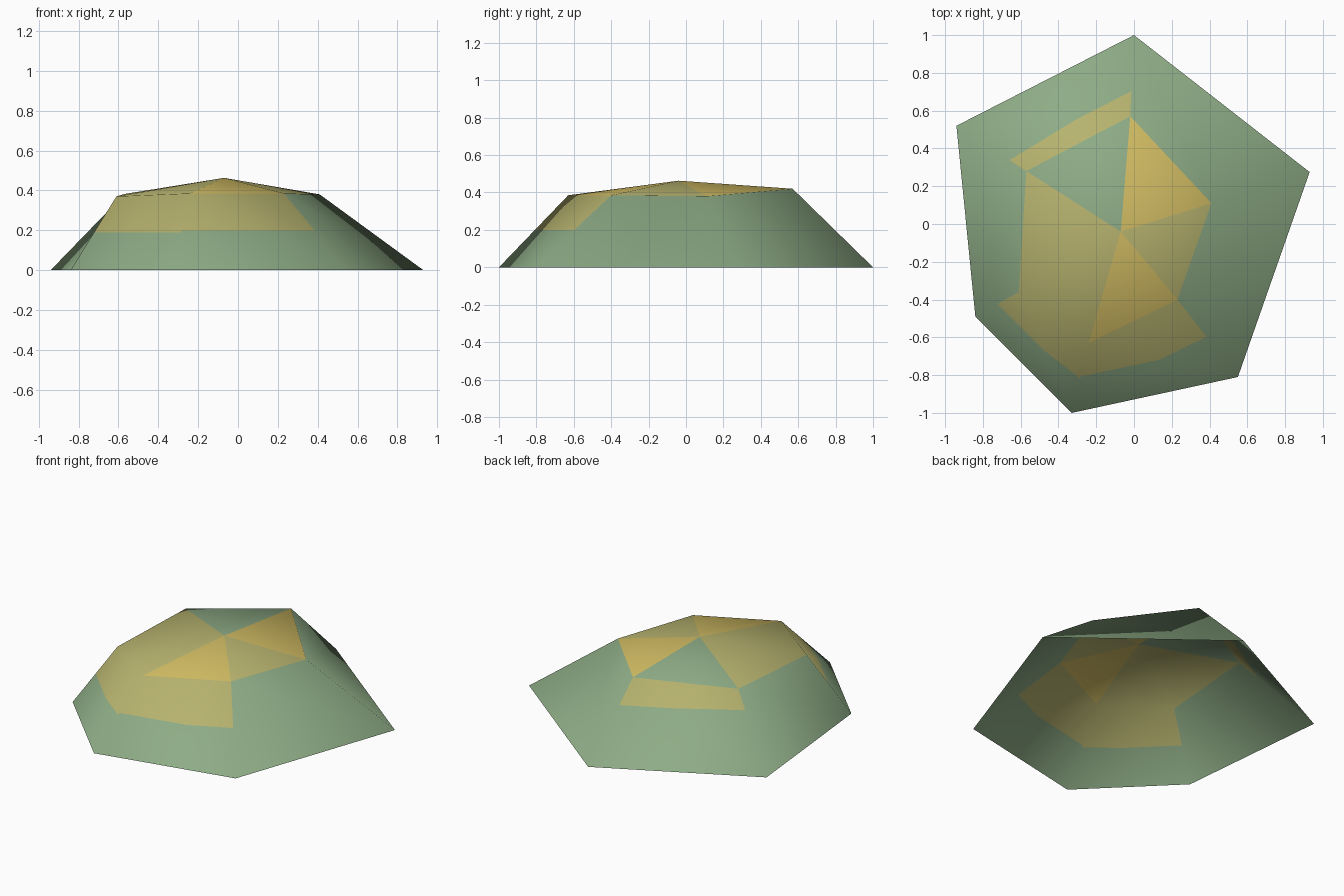
import bpy, bmesh
from mathutils import Vector

if "Cube" in bpy.data.objects:
    bpy.data.objects.remove(bpy.data.objects["Cube"], do_unlink=True)


def linear(v):
    v /= 255
    return v / 12.92 if v <= 0.04045 else ((v + 0.055) / 1.055) ** 2.4


def material(name, r, g, b):
    mat = bpy.data.materials.new(name)
    mat.use_nodes = True
    color = (linear(r), linear(g), linear(b), 1)
    mat.diffuse_color = color
    bsdf = mat.node_tree.nodes["Principled BSDF"]
    bsdf.inputs["Base Color"].default_value = color
    bsdf.inputs["Roughness"].default_value = 0.9
    return mat


GREEN, OLIVE, GOLD = range(3)
materials = [
    material("grass green", 142, 172, 134),
    material("dry olive", 183, 179, 111),
    material("sand gold", 207, 186, 98),
]

# Hill outline on the ground, shoulder ring and summit
base = [(0, 1), (.93, .275), (.55, -.81), (-.33, -1), (-.84, -.49), (-.94, .52)]
ring = [(-.02, .57, .42), (.41, .11, .38), (.23, -.40, .385),
        (-.24, -.63, .385), (-.61, -.36, .37), (-.57, .28, .382)]
summit = (-.07, -.04, .463)

cap_colors = [GOLD, OLIVE, GOLD, OLIVE, OLIVE, GREEN]
# Side number -> lower height of its dry band
bands = {2: .2, 3: .19, 5: .29}

bm = bmesh.new()
side_id = bm.faces.layers.int.new("side")
smooth_normal = bm.verts.layers.float_vector.new("smooth_normal")
low = [bm.verts.new((x, y, 0)) for x, y in base]
high = [bm.verts.new(p) for p in ring]
top = bm.verts.new(summit)

for i in range(len(base)):
    j = (i + 1) % len(base)
    cap = bm.faces.new((top, high[j], high[i]))
    cap.material_index = cap_colors[i]
    cap[side_id] = -1
    for tri in ((low[i], high[i], high[j]), (low[i], high[j], low[j])):
        bm.faces.new(tri)[side_id] = i

# Keep the shading of the uncut hill when the bands are cut
bm.normal_update()
for v in bm.verts:
    v[smooth_normal] = v.normal

# Cut the dry bands under the shoulder
for side, height in bands.items():
    faces = [f for f in bm.faces if f[side_id] == side]
    edges = {e for f in faces for e in f.edges}
    verts = {v for f in faces for v in f.verts}
    bmesh.ops.bisect_plane(bm, geom=faces + list(edges) + list(verts),
                           plane_co=(0, 0, height), plane_no=(0, 0, 1))
    for f in bm.faces:
        if f[side_id] == side and f.calc_center_median().z > height:
            f.material_index = OLIVE

for f in bm.faces:
    f.smooth = True
normals = [Vector(v[smooth_normal]).normalized() for v in bm.verts]
bm.verts.layers.float_vector.remove(smooth_normal)
bm.faces.layers.int.remove(bm.faces.layers.int["side"])

mesh = bpy.data.meshes.new("hill")
bm.to_mesh(mesh)
bm.free()
for mat in materials:
    mesh.materials.append(mat)
mesh.normals_split_custom_set_from_vertices(normals)
hill = bpy.data.objects.new("hill", mesh)
bpy.context.collection.objects.link(hill)
